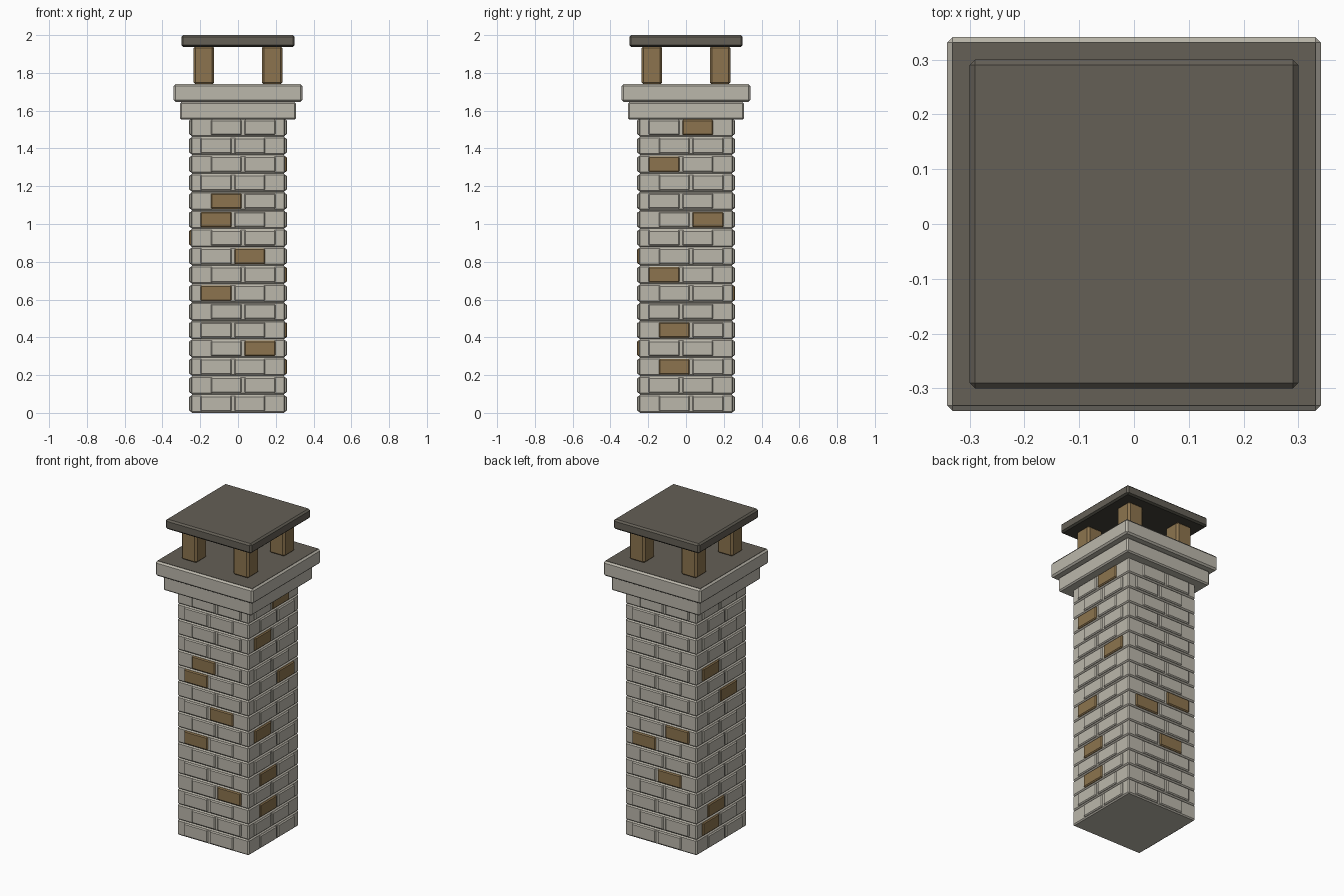
import bpy, bmesh
from mathutils import Matrix, Vector

if "Cube" in bpy.data.objects:
    bpy.data.objects.remove(bpy.data.objects["Cube"])


def material(name, rgb):
    m = bpy.data.materials.new(name)
    m.diffuse_color = (*rgb, 1)
    m.use_nodes = True
    m.node_tree.nodes["Principled BSDF"].inputs["Base Color"].default_value = m.diffuse_color
    return m


STONE = material("pale stone", (0.50, 0.475, 0.41))
BROWN = material("brown brick", (0.265, 0.175, 0.077))
DARK = material("dark slate", (0.128, 0.116, 0.094))
SOOT = material("black soot", (0.055, 0.052, 0.04))


def add_box(bm, lo, hi, mat=0, turn=0):
    """Axis-aligned box, turned about z by quarter turns."""
    lo, hi = Vector(lo), Vector(hi)
    m = (Matrix.Rotation(turn * 1.5707963268, 4, 'Z')
         @ Matrix.Translation((lo + hi) / 2) @ Matrix.Diagonal((*(hi - lo), 1)))
    verts = bmesh.ops.create_cube(bm, size=1, matrix=m)["verts"]
    for f in {f for v in verts for f in v.link_faces}:
        f.material_index = mat


def finish(bm, name, mats, bevel=0):
    me = bpy.data.meshes.new(name)
    bm.to_mesh(me)
    bm.free()
    ob = bpy.data.objects.new(name, me)
    bpy.context.collection.objects.link(ob)
    for m in mats:
        me.materials.append(m)
    if bevel:
        mod = ob.modifiers.new("chamfer", 'BEVEL')
        mod.width, mod.segments = bevel, 1
    return ob


def slab(name, half, z0, z1, mat, bevel=0.01):
    bm = bmesh.new()
    add_box(bm, (-half, -half, z0), (half, half, z1))
    return finish(bm, name, [mat], bevel)


# Stone courses with two raised bricks per side, mirrored on alternate sides and rows
ROWS, PITCH, HEIGHT, OUT = 16, 0.0975, 0.082, 0.259
SPANS = [(-0.198, -0.034), (-0.019, 0.144)]
BROWN_BRICKS = [  # per side: row -> brick counted from the left
    {11: 0, 10: 0, 8: 1, 6: 0, 3: 1},                # front
    {15: 1, 13: 0, 10: 1, 7: 0, 4: 0, 2: 0},         # right
    {7: 1, 6: 0, 4: 1},                              # back
    {11: 0, 9: 1, 2: 0, 1: 0},                       # left
]
bricks, courses = bmesh.new(), bmesh.new()
for row in range(ROWS):
    base = row * PITCH
    add_box(courses, (-0.25, -0.25, base), (0.25, 0.25, base + PITCH))
    z0 = base + (PITCH - HEIGHT) / 2
    for side in range(4):
        odd = (row + side) % 2
        spans = [(-b, -a) for a, b in reversed(SPANS)] if odd else SPANS
        for i, (a, b) in enumerate(spans):
            brown = BROWN_BRICKS[side].get(row) == i
            add_box(bricks, (a, -OUT, z0), (b, -0.22, z0 + HEIGHT), int(brown), side)
finish(bricks, "wall_bricks", [STONE, BROWN], 0.006)
finish(courses, "stone_courses", [STONE], 0.007)

# Stepped crown with a dark top
slab("lower_crown", 0.308, 1.552, 1.645, STONE, 0.008)
slab("upper_crown", 0.341, 1.647, 1.74, STONE, 0.01)
slab("crown_top", 0.331, 1.735, 1.742, DARK, 0)

# Four posts
bm = bmesh.new()
for side in range(4):
    add_box(bm, (0.126, -0.236, 1.738), (0.236, -0.126, 1.943), 0, side)
finish(bm, "roof_posts", [BROWN], 0.012)

# Roof slab with a sooty underside
bm = bmesh.new()
add_box(bm, (-0.30, -0.30, 1.938), (0.30, 0.30, 2.0))
for f in bm.faces:
    f.material_index = int(f.normal.z < -0.5)
finish(bm, "roof_slab", [DARK, SOOT], 0.01)
